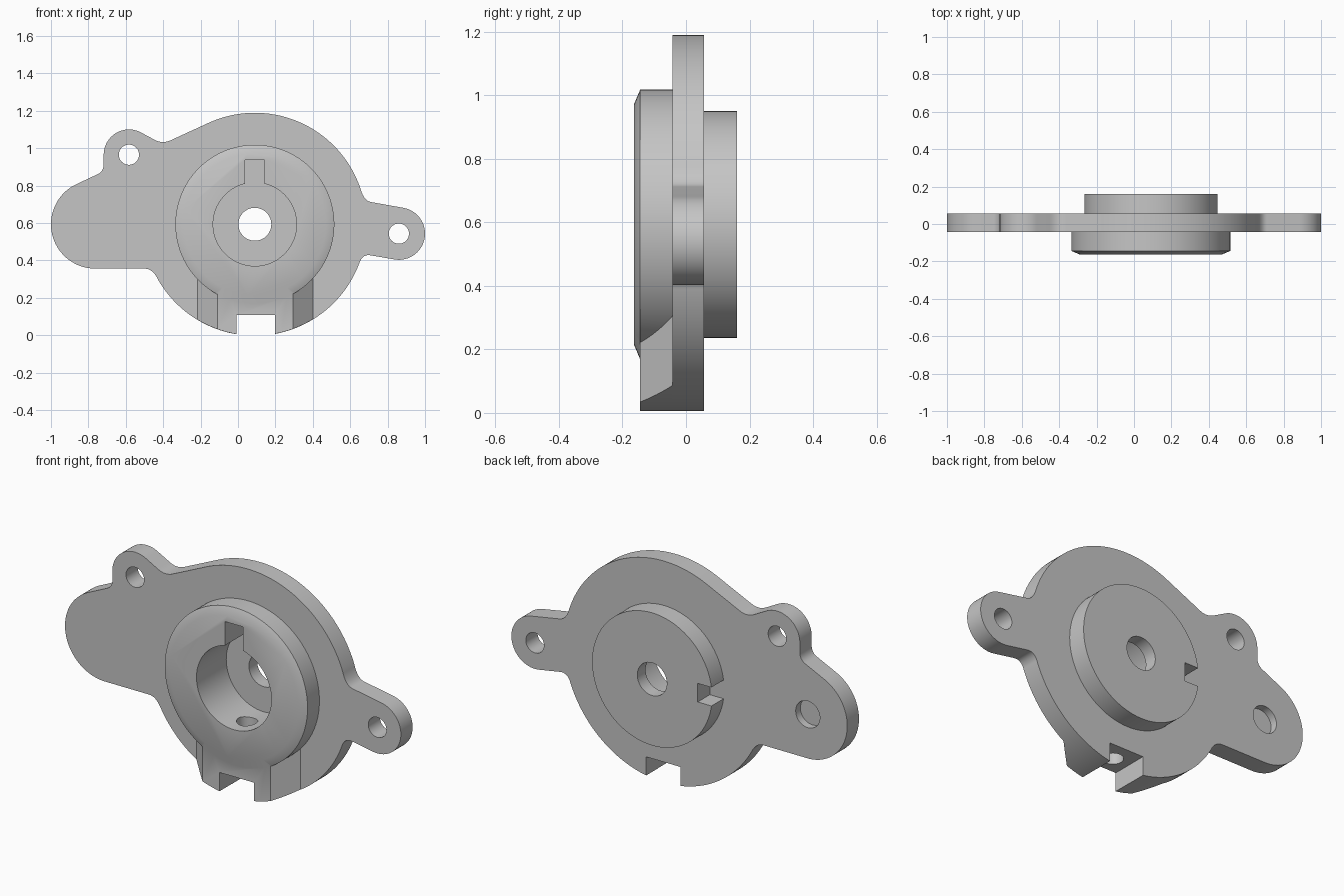
import bpy
import bmesh
from math import sin, cos, pi, radians

if "Cube" in bpy.data.objects:
    bpy.data.objects.remove(bpy.data.objects["Cube"], do_unlink=True)

CX, CZ = 0.09, 0.593              # axis of the bosses and the bore
FRONT, BACK = -0.043, 0.057       # flange faces
TIP, REAR = -0.163, 0.16          # boss faces
OUTER = 0.596

metal = bpy.data.materials.new("grey_metal")
metal.use_nodes = True
metal.diffuse_color = (0.56, 0.56, 0.56, 1)
metal.node_tree.nodes["Principled BSDF"].inputs["Base Color"].default_value = (0.56, 0.56, 0.56, 1)


def loft(name, rings):
    """Closed solid through rings of 3D points."""
    bm = bmesh.new()
    loops = [[bm.verts.new(p) for p in ring] for ring in rings]
    for a, b in zip(loops, loops[1:]):
        for i in range(len(a)):
            j = (i + 1) % len(a)
            bm.faces.new((a[i], a[j], b[j], b[i]))
    bm.faces.new(loops[0])
    bm.faces.new(loops[-1])
    bmesh.ops.recalc_face_normals(bm, faces=bm.faces)
    mesh = bpy.data.meshes.new(name)
    bm.to_mesh(mesh)
    bm.free()
    mesh.materials.append(metal)
    obj = bpy.data.objects.new(name, mesh)
    bpy.context.collection.objects.link(obj)
    return obj


def arc(x, z, r, start, end, step=3):
    n = max(2, round(abs(end - start) / step))
    angles = [radians(start + (end - start) * i / n) for i in range(n + 1)]
    return [(x + r * cos(a), z + r * sin(a)) for a in angles]


def fillet(p, q, r, n=8):
    """Smooth corner from p to r, pulled towards q."""
    ts = [i / n for i in range(n + 1)]
    return [tuple((1 - t) ** 2 * a + 2 * t * (1 - t) * b + t * t * c
                  for a, b, c in zip(p, q, r)) for t in ts]


def circle(x, z, r, y, n=120):
    return [(x + r * cos(2 * pi * i / n), y, z + r * sin(2 * pi * i / n)) for i in range(n)]


def disc(name, x, z, r, y0, y1, n=120):
    return loft(name, [circle(x, z, r, y0, n), circle(x, z, r, y1, n)])


def box(name, x0, x1, y0, y1, z0, z1):
    return loft(name, [[(x0, y, z0), (x1, y, z0), (x1, y, z1), (x0, y, z1)] for y in (y0, y1)])


def combine(target, tool, operation):
    """Apply a boolean and discard the tool."""
    mod = target.modifiers.new("bool", "BOOLEAN")
    mod.object, mod.operation, mod.solver = tool, operation, "EXACT"
    graph = bpy.context.evaluated_depsgraph_get()
    mesh = bpy.data.meshes.new_from_object(target.evaluated_get(graph))
    target.modifiers.clear()
    target.data = mesh
    bpy.data.objects.remove(tool, do_unlink=True)


# Flange outline: main disc, upper lug, large lobe and side lug with blended corners
outline = arc(CX, CZ, OUTER, 18.5, 114.9, 2)
outline += fillet((-0.36, 1.042), (-0.405, 1.021), (-0.45, 1.047))
outline += arc(-0.583, 0.965, 0.135, 62, 180, 5)
outline += fillet((-0.718, 0.915), (-0.718, 0.876), (-0.75, 0.861))
outline += arc(-0.763, CZ, 0.237, 114.9, 270)
outline += fillet((-0.50, 0.356), (-0.457, 0.356), (-0.429, 0.30))
outline += arc(CX, CZ, OUTER, 210, 340, 2)
outline += fillet((0.652, 0.395), (0.67, 0.434), (0.71, 0.427))
outline += arc(0.86, 0.543, 0.14, -100, 80, 5)
outline += fillet((0.71, 0.712), (0.676, 0.718), (0.657, 0.775))
flange = loft("mounting_flange", [[(x, y, z) for x, z in outline] for y in (FRONT, BACK)])

# Lower block with slanted sides, trimmed to the disc
trapezoid = [(-0.11, -0.145), (0.295, -0.145), (0.402, FRONT), (0.402, 0), (-0.217, 0), (-0.217, FRONT)]
block = loft("lower_block", [[(x, y, z) for x, y in trapezoid] for z in (-0.1, 0.35)])
combine(block, disc("trim", CX, CZ, OUTER - 0.0008, -0.3, 0.2, 180), "INTERSECT")
combine(flange, block, "UNION")

# Front boss with chamfered rim, and rear boss
front_boss = loft("front_boss", [circle(CX, CZ, 0.38, TIP), circle(CX, CZ, 0.425, -0.144),
                                 circle(CX, CZ, 0.425, 0.02)])
combine(flange, front_boss, "UNION")
combine(flange, disc("rear_boss", CX, CZ, 0.357, 0.01, REAR), "UNION")

# Bore, keyway, shaft hole, lug holes, blind pocket, rear notch and bottom slot
floor = 0.09
cutters = [
    disc("bore", CX, CZ, 0.223, -0.3, floor),
    box("keyway", 0.037, 0.143, -0.3, floor, 0.7, 0.938),
    disc("shaft_hole", CX, CZ, 0.088, -0.3, 0.3, 64),
    disc("upper_lug_hole", -0.583, 0.965, 0.054, -0.3, 0.3, 48),
    disc("side_lug_hole", 0.86, 0.543, 0.054, -0.3, 0.3, 48),
    disc("lobe_pocket", -0.765, CZ, 0.072, BACK - 0.04, 0.3, 48),
    box("rear_notch", -0.5, -0.182, BACK, 0.3, CZ - 0.05, CZ + 0.05),
    box("bottom_slot", -0.008, 0.197, -0.3, 0.3, -0.2, 0.107),
    # radial drilling from the slot up into the bore
    loft("radial_hole", [[(x, y - 0.05, z) for x, _, y in circle(CX, 0, 0.052, 0, 48)]
                         for z in (0.05, 0.5)]),
]
for cutter in cutters:
    combine(flange, cutter, "DIFFERENCE")

bpy.ops.object.select_all(action="DESELECT")
flange.select_set(True)
bpy.context.view_layer.objects.active = flange
bpy.ops.object.shade_smooth_by_angle(angle=radians(30))
